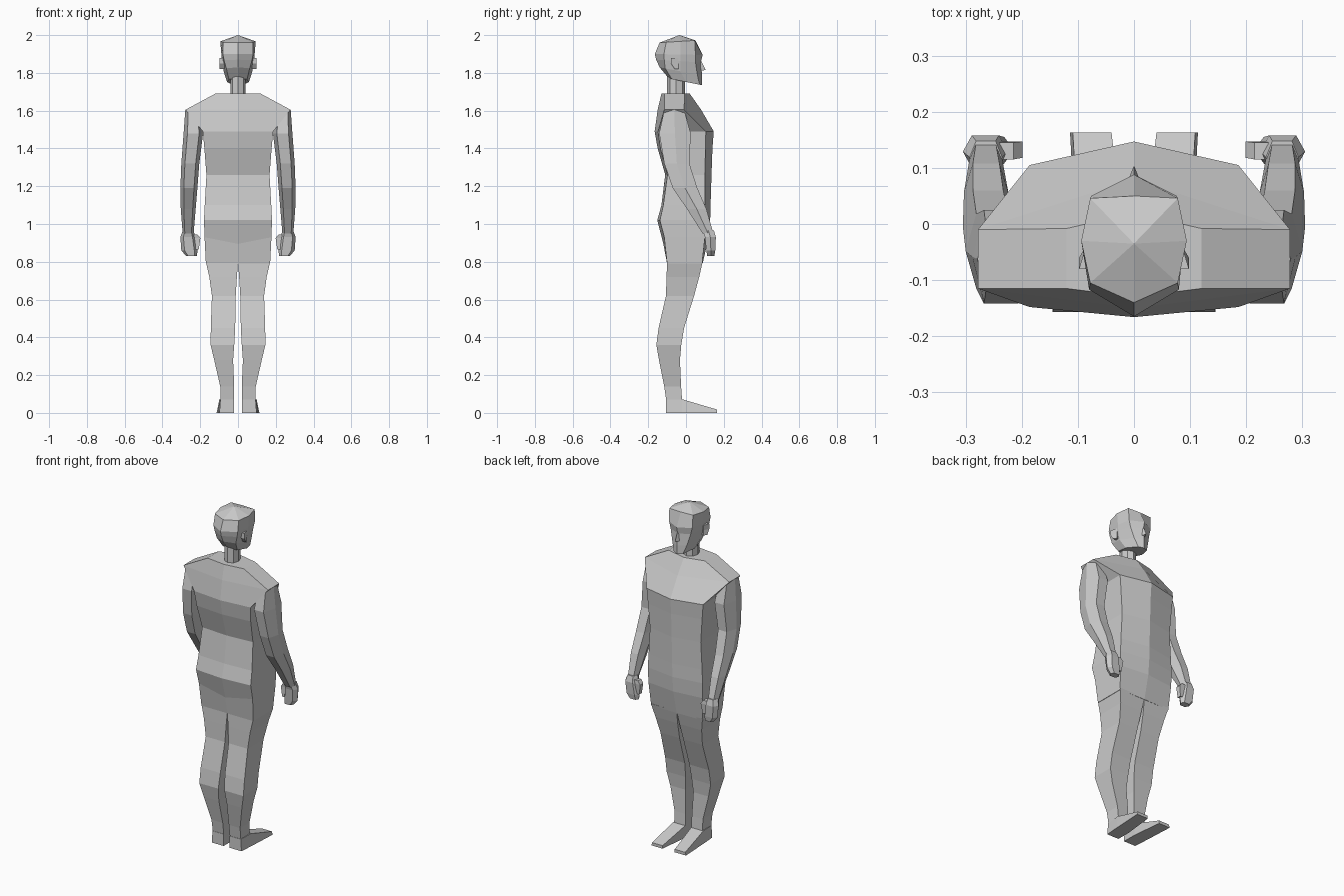
import bpy, bmesh, math


def loft(name, rings, mirror=False, apex=None):
    """Skin a stack of equal-length rings; cap the ends (or fan the top to an apex)."""
    bm = bmesh.new()
    loops = [[bm.verts.new(p) for p in r] for r in rings]
    n = len(rings[0])
    for a, b in zip(loops, loops[1:]):
        for i in range(n):
            j = (i + 1) % n
            bm.faces.new((a[i], a[j], b[j], b[i]))
    bm.faces.new(loops[0])
    if apex:
        tip = bm.verts.new(apex)
        for i in range(n):
            bm.faces.new((loops[-1][i], loops[-1][(i + 1) % n], tip))
    else:
        bm.faces.new(loops[-1])
    bmesh.ops.recalc_face_normals(bm, faces=bm.faces)
    mesh = bpy.data.meshes.new(name)
    bm.to_mesh(mesh)
    bm.free()
    ob = bpy.data.objects.new(name, mesh)
    bpy.context.collection.objects.link(ob)
    if mirror:
        mod = ob.modifiers.new("mirror", 'MIRROR')
        mod.use_mirror_merge = False
    return ob


def torso_ring(z, w, yf, yfs, ybs, yb, drop=0):
    """Six-sided section with a centre ridge at chest and back."""
    return [(0, yf, z), (w, yfs, z), (w, ybs, z),
            (0, yb, z - drop), (-w, ybs, z), (-w, yfs, z)]


def box_ring(z, x0, x1, y0, y1):
    return [(x0, y0, z), (x1, y0, z), (x1, y1, z), (x0, y1, z)]


def hex_ring(z, x0, x1, y0, y1):
    """Six-sided limb section, ridged at the inner and outer side."""
    xm, ym, d = (x0 + x1) / 2, (y0 + y1) / 2, (x1 - x0) * 0.3
    return [(x0, ym, z), (xm - d, y0, z), (xm + d, y0, z),
            (x1, ym, z), (xm + d, y1, z), (xm - d, y1, z)]


def head_ring(zf, zb, yf, wf, yfs, w, ym, wb, ybs, yb):
    """Eight-sided head section, sloping from zf at the face to zb at the back."""
    half = [(0, yf), (wf, yfs), (w, ym), (wb, ybs), (0, yb)]
    pts = half + [(-x, y) for x, y in half[3:0:-1]]
    return [(x, y, zf + (zb - zf) * (yf - y) / (yf - yb)) for x, y in pts]


# Torso
loft("torso", [torso_ring(*r) for r in [
    (0.79, 0.170, 0.088, 0.085, -0.100, -0.100),
    (0.93, 0.177, 0.120, 0.100, -0.115, -0.120, 0.035),
    (1.02, 0.180, 0.128, 0.102, -0.138, -0.152),
    (1.10, 0.176, 0.130, 0.100, -0.120, -0.130),
    (1.26, 0.167, 0.135, 0.100, -0.098, -0.110),
    (1.40, 0.178, 0.140, 0.103, -0.135, -0.150),
    (1.49, 0.186, 0.147, 0.105, -0.148, -0.166),
    (1.605, 0.278, 0.080, -0.010, -0.115, -0.150),
    (1.69, 0.120, 0.020, -0.008, -0.115, -0.130),
]])

# Arms
loft("arm", [hex_ring(*r) for r in [
    (0.95, 0.235, 0.293, 0.088, 0.145),
    (1.08, 0.224, 0.303, 0.005, 0.108),
    (1.19, 0.215, 0.305, -0.070, 0.060),
    (1.32, 0.205, 0.300, -0.115, 0.018),
    (1.48, 0.185, 0.288, -0.142, 0.025),
    (1.605, 0.200, 0.279, -0.115, -0.010),
]], mirror=True)

# Hands with thumbs
loft("hand", [hex_ring(*r) for r in [
    (0.83, 0.218, 0.275, 0.112, 0.150),
    (0.86, 0.214, 0.300, 0.108, 0.155),
    (0.93, 0.225, 0.305, 0.100, 0.158),
    (0.965, 0.235, 0.293, 0.090, 0.148),
]], mirror=True)
loft("thumb", [box_ring(*r) for r in [
    (0.865, 0.208, 0.240, 0.118, 0.142),
    (0.925, 0.199, 0.240, 0.118, 0.147),
    (0.945, 0.215, 0.245, 0.115, 0.145),
]], mirror=True)

# Legs
loft("leg", [box_ring(*r) for r in [
    (0.06, 0.020, 0.092, -0.104, -0.020),
    (0.14, 0.020, 0.094, -0.115, -0.026),
    (0.28, 0.026, 0.126, -0.143, -0.032),
    (0.36, 0.020, 0.145, -0.157, -0.025),
    (0.45, 0.015, 0.144, -0.145, -0.010),
    (0.62, 0.012, 0.138, -0.106, 0.043),
    (0.72, 0.006, 0.152, -0.103, 0.070),
    (0.80, 0.000, 0.170, -0.100, 0.088),
]], mirror=True)

# Feet: sections running from heel to toe
loft("foot", [[(x0, y, 0), (x1, y, 0), (x1 - 0.005, y, h), (x0, y, h)]
              for y, x0, x1, h in [(-0.107, 0.020, 0.098, 0.070),
                                   (-0.020, 0.020, 0.104, 0.072),
                                   (0.163, 0.040, 0.114, 0.018)]], mirror=True)

# Neck
loft("neck", [[(0.041 * math.sin(a), -0.052 + 0.048 * math.cos(a), z)
               for a in [k * math.pi / 4 for k in range(8)]]
              for z in (1.67, 1.80)])

# Head
loft("head", [head_ring(*r) for r in [
    (1.735, 1.77, 0.085, 0.030, 0.072, 0.058, 0.000, 0.048, -0.075, -0.090),
    (1.785, 1.83, 0.086, 0.048, 0.060, 0.076, -0.030, 0.062, -0.110, -0.140),
    (1.855, 1.87, 0.078, 0.066, 0.050, 0.085, -0.030, 0.074, -0.115, -0.158),
    (1.895, 1.90, 0.088, 0.076, 0.050, 0.088, -0.030, 0.080, -0.117, -0.165),
    (1.972, 1.96, 0.050, 0.078, 0.046, 0.094, -0.030, 0.078, -0.105, -0.140),
]], apex=(0, -0.035, 2.0))

# Nose
loft("nose", [[(-0.016, 0.065, 1.81), (0.016, 0.065, 1.81), (0, 0.104, 1.815)],
              [(-0.008, 0.065, 1.865), (0.008, 0.065, 1.865), (0, 0.080, 1.865)]])

# Ears
loft("ear", [[(0.070, -0.045, z0), (0.086, -0.040, z0), (0.098, y, z0), (0.070, y, z0)]
             for z0, y in ((1.82, -0.060), (1.85, -0.080), (1.88, -0.080))], mirror=True)
